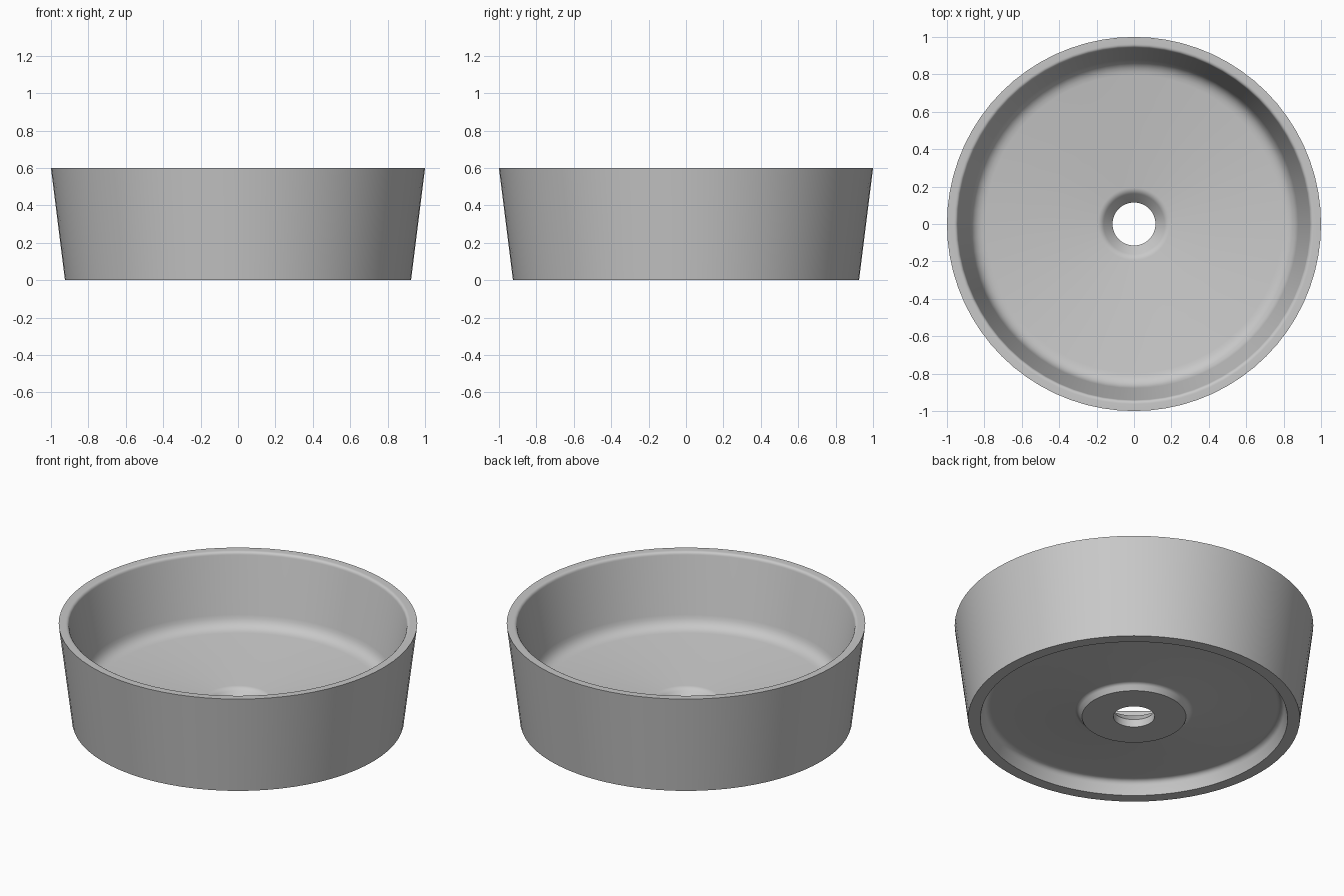
import bpy
import bmesh
import math
from mathutils import Vector

SEGMENTS = 72
ARC_STEPS = 6

cube = bpy.data.objects.get("Cube")
if cube:
    bpy.data.objects.remove(cube, do_unlink=True)

# Glazed ceramic colour
ceramic = bpy.data.materials.new("grey ceramic")
ceramic.use_nodes = True
colour = (0.58, 0.58, 0.58, 1.0)
ceramic.diffuse_color = colour
ceramic.node_tree.nodes["Principled BSDF"].inputs["Base Color"].default_value = colour


def rounded_profile(corners):
    """Turn (radius, height, setback) corners into a closed outline with soft corners."""
    points = []
    for i, (r, z, setback) in enumerate(corners):
        corner = Vector((r, 0, z))
        if setback == 0:
            points.append(corner)
            continue
        before = Vector((corners[i - 1][0], 0, corners[i - 1][1]))
        following = corners[(i + 1) % len(corners)]
        after = Vector((following[0], 0, following[1]))
        start = corner + (before - corner).normalized() * setback
        end = corner + (after - corner).normalized() * setback
        for step in range(ARC_STEPS + 1):
            t = step / ARC_STEPS
            points.append(start * (1 - t) ** 2 + corner * 2 * t * (1 - t) + end * t ** 2)
    return points


def lathe(name, corners, material):
    """Spin a closed outline around the z axis."""
    bm = bmesh.new()
    verts = [bm.verts.new(p) for p in rounded_profile(corners)]
    edges = [bm.edges.new((v, verts[(i + 1) % len(verts)])) for i, v in enumerate(verts)]
    bmesh.ops.spin(bm, geom=verts + edges, cent=(0, 0, 0), axis=(0, 0, 1),
                   angle=math.tau, steps=SEGMENTS)
    bmesh.ops.remove_doubles(bm, verts=bm.verts, dist=0.0001)
    bmesh.ops.recalc_face_normals(bm, faces=bm.faces)
    mesh = bpy.data.meshes.new(name)
    bm.to_mesh(mesh)
    bm.free()
    mesh.materials.append(material)
    obj = bpy.data.objects.new(name, mesh)
    bpy.context.collection.objects.link(obj)
    bpy.ops.object.select_all(action="DESELECT")
    obj.select_set(True)
    bpy.context.view_layer.objects.active = obj
    bpy.ops.object.shade_smooth_by_angle(angle=math.radians(30))
    return obj


# Round basin: outer wall, rim, bowl, drain, underside boss and recess
lathe("basin", [
    (0.925, 0.0, 0),
    (1.0, 0.6, 0),
    (0.945, 0.6, 0.018),
    (0.865, 0.175, 0.07),
    (0.175, 0.125, 0.02),
    (0.115, 0.06, 0),
    (0.115, 0.013, 0),
    (0.29, 0.013, 0),
    (0.315, 0.05, 0.015),
    (0.83, 0.085, 0.03),
    (0.857, 0.0, 0),
], ceramic)
